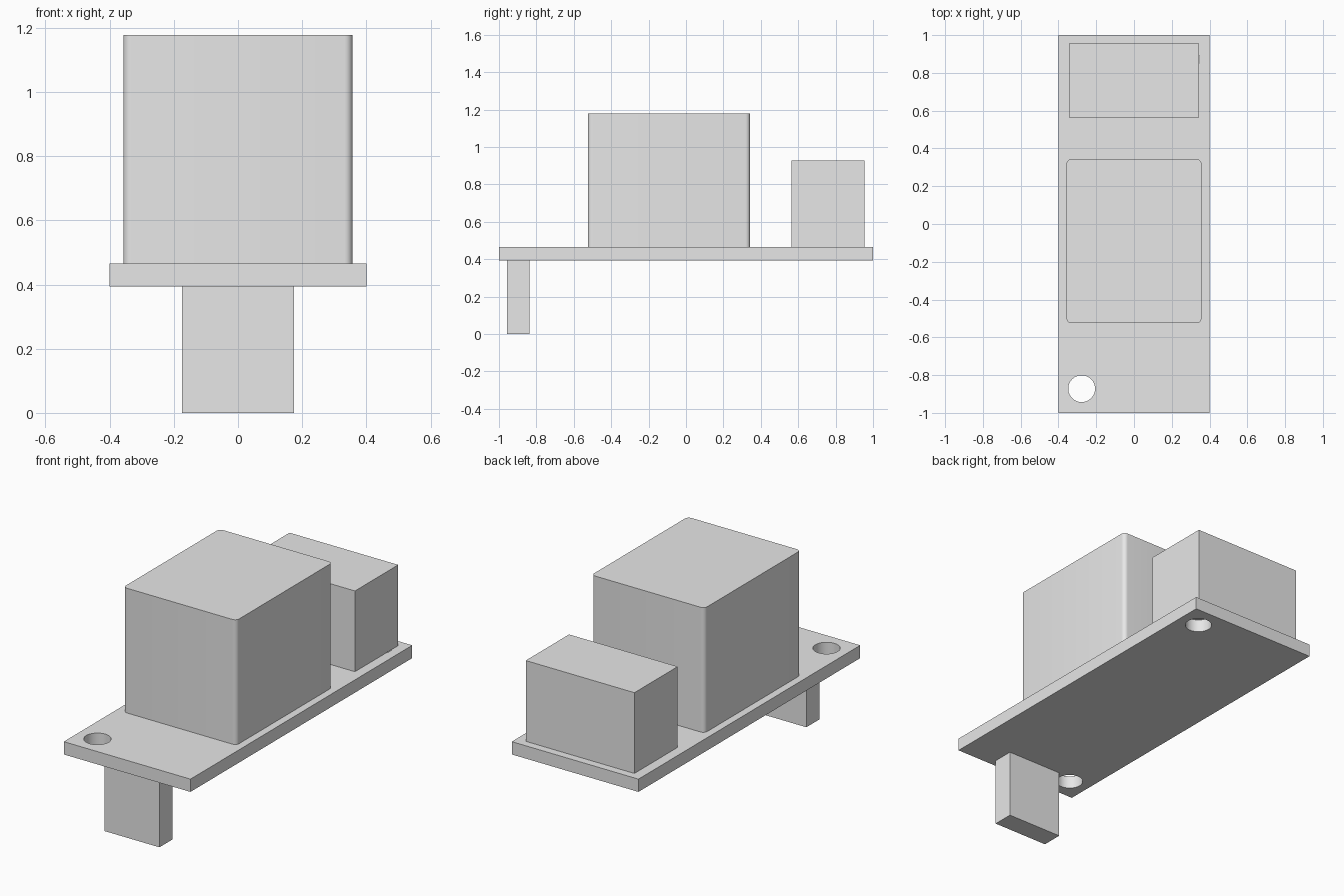
import bpy
import bmesh
from mathutils import Matrix, Vector

cube = bpy.data.objects.get("Cube")
if cube:
    bpy.data.objects.remove(cube)

# Single plain grey
GREY = (0.8, 0.8, 0.8, 1.0)
grey = bpy.data.materials.new("light grey")
grey.use_nodes = True
grey.diffuse_color = GREY
grey.node_tree.nodes["Principled BSDF"].inputs["Base Color"].default_value = GREY


def finish(name, bm):
    mesh = bpy.data.meshes.new(name)
    bm.to_mesh(mesh)
    bm.free()
    obj = bpy.data.objects.new(name, mesh)
    bpy.context.collection.objects.link(obj)
    mesh.materials.append(grey)
    return obj


def box(name, low, high, corner=0.0):
    """Box between two corners, with optionally rounded vertical edges."""
    low, high = Vector(low), Vector(high)
    bm = bmesh.new()
    bmesh.ops.create_cube(bm, size=1, matrix=Matrix.Translation((low + high) / 2)
                          @ Matrix.Diagonal((*(high - low), 1)))
    if corner:
        upright = [e for e in bm.edges
                   if abs(e.verts[0].co.z - e.verts[1].co.z) > 0.01]
        bmesh.ops.bevel(bm, geom=upright, offset=corner, segments=6,
                        profile=0.5, affect='EDGES')
    return finish(name, bm)


def smooth(obj):
    bpy.ops.object.select_all(action='DESELECT')
    obj.select_set(True)
    bpy.context.view_layer.objects.active = obj
    bpy.ops.object.shade_smooth_by_angle(angle=0.6)


BOTTOM, TOP = 0.393, 0.466

# Circuit board with two mounting holes in opposite corners
board = box("board", (-0.4, -1, BOTTOM), (0.4, 1, TOP))
bm = bmesh.new()
for side in (-1, 1):
    bmesh.ops.create_cone(bm, cap_ends=True, segments=48, radius1=0.071,
                          radius2=0.071, depth=0.3,
                          matrix=Matrix.Translation((0.277 * side, 0.872 * side, 0.43)))
drill = finish("hole_cutter", bm)
drill.hide_render = True
cut = board.modifiers.new("mounting holes", 'BOOLEAN')
cut.operation = 'DIFFERENCE'
cut.solver = 'EXACT'
cut.object = drill
bpy.context.view_layer.objects.active = board
bpy.ops.object.modifier_apply(modifier=cut.name)
bpy.data.objects.remove(drill)
smooth(board)

# Large housing with rounded upright edges
housing = box("relay_housing", (-0.357, -0.525, TOP), (0.357, 0.343, 1.178), 0.025)
smooth(housing)

# Rear connector block and front pin header under the board
box("terminal_block", (-0.343, 0.565, TOP), (0.343, 0.955, 0.927))
box("pin_header", (-0.174, -0.957, 0), (0.174, -0.837, BOTTOM))
